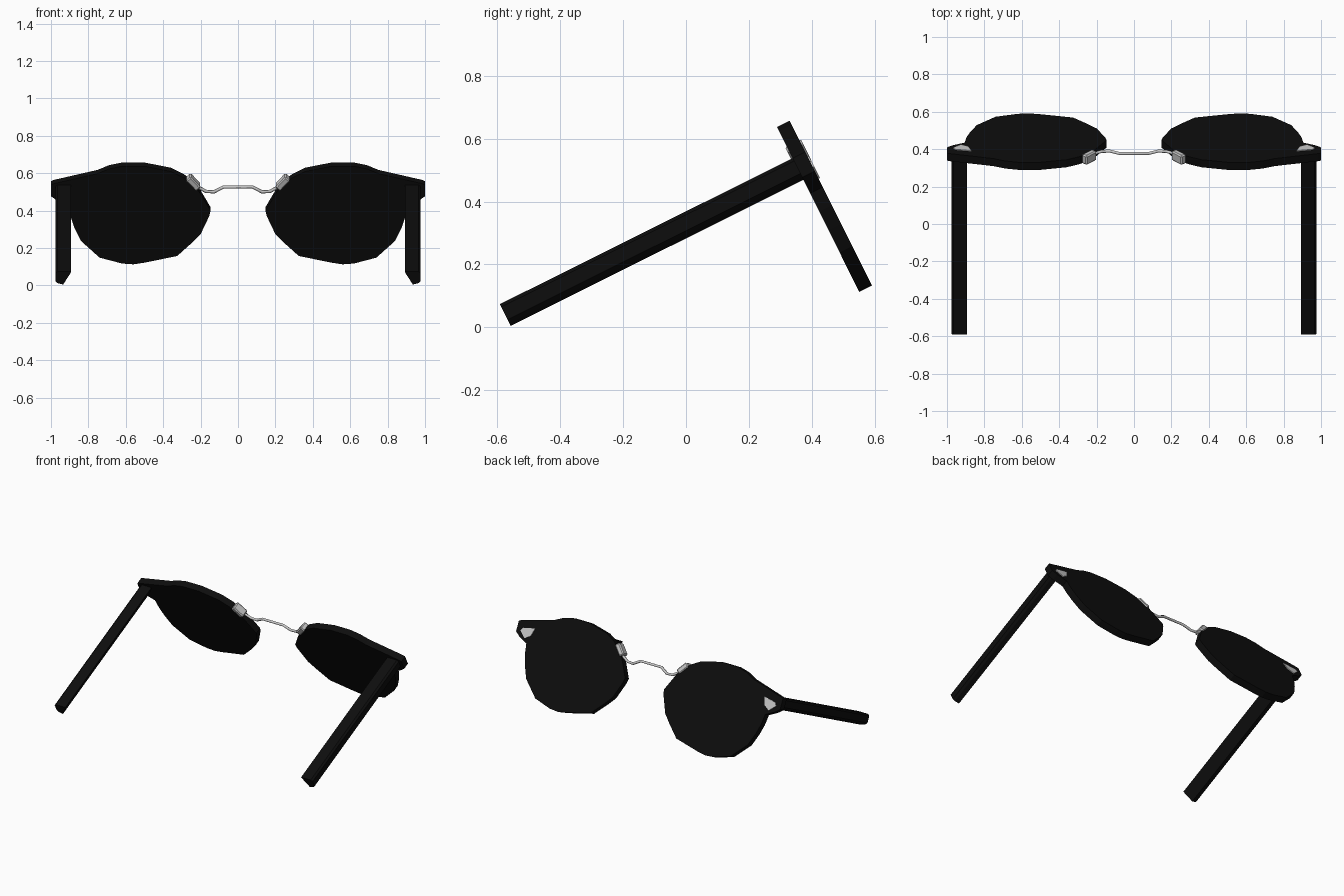
import bpy, bmesh, math
from mathutils import Vector

if "Cube" in bpy.data.objects:
    bpy.data.objects.remove(bpy.data.objects["Cube"])

TILT = math.radians(26.5)   # the whole model is tipped about x
LENS_Y = 0.566              # centre of the lens slab before tipping


def material(name, rgb):
    m = bpy.data.materials.new(name)
    m.diffuse_color = (*rgb, 1)
    m.use_nodes = True
    m.node_tree.nodes["Principled BSDF"].inputs["Base Color"].default_value = m.diffuse_color
    return m


black = material("black", (0.004, 0.004, 0.004))
silver = material("silver", (0.58, 0.58, 0.58))


def prism(name, outline, y0, y1, mat, mirror=True, bevel=0):
    """Extrude an x-z outline from y0 to y1 and mirror it across x."""
    bm = bmesh.new()
    face = bm.faces.new([bm.verts.new((x, y0, z)) for x, z in outline])
    ext = bmesh.ops.extrude_face_region(bm, geom=[face], use_keep_orig=True)
    moved = [g for g in ext["geom"] if isinstance(g, bmesh.types.BMVert)]
    bmesh.ops.translate(bm, verts=moved, vec=(0, y1 - y0, 0))
    bmesh.ops.recalc_face_normals(bm, faces=bm.faces[:])
    me = bpy.data.meshes.new(name)
    bm.to_mesh(me)
    bm.free()
    me.materials.append(mat)
    ob = bpy.data.objects.new(name, me)
    bpy.context.collection.objects.link(ob)
    ob.rotation_euler.x = TILT
    if bevel:
        b = ob.modifiers.new("bevel", "BEVEL")
        b.width, b.segments = bevel, 1
    if mirror:
        ob.modifiers.new("mirror", "MIRROR")
    return ob


# Flat lenses with the hinge corner drawn out of the rim
lens = [(.147, .175), (.153, .145), (.2, .035), (.25, -.02), (.325, -.095),
        (.5, -.135), (.56, -.145), (.62, -.14), (.74, -.105), (.84, -.005),
        (.875, .075), (.895, .14), (.905, .205), (.97, .238), (1, .262),
        (1, .33), (.985, .337), (.75, .397), (.69, .425), (.62, .441),
        (.5, .441), (.36, .41), (.29, .372), (.22, .31), (.195, .265)]
prism("lenses", lens, LENS_Y - .0225, LENS_Y + .0225, black)

# Temple arms with a slanted inner side
arm = [(.893, .33), (.895, .322), (.935, .253), (.965, .262), (.977, .275),
       (.977, .32), (.965, .33)]
prism("temple_arms", arm, -.497, LENS_Y, black)

# Thin silver plates on the outer corners
plate = [(.968, .275), (.955, .295), (.868, .312), (.885, .26), (.925, .235)]
prism("corner_plates", plate, LENS_Y + .022, LENS_Y + .0275, silver)

# Clips gripping the inner lens edges
mid = Vector((.239, .335))
along = Vector((.052, .06)).normalized()
across = Vector((-along.y, along.x))
clip = [tuple(mid + along * a + across * b)
        for a, b in ((-.042, -.018), (.042, -.018), (.042, .018), (-.042, .018))]
prism("bridge_clips", clip, LENS_Y - .028, LENS_Y + .028, silver, bevel=.007)

# Wire bridge
half = [(.225, .31), (.172, .277), (.128, .274), (.078, .303)]
path = half + [(-x, z) for x, z in reversed(half)]
cu = bpy.data.curves.new("wire_bridge", "CURVE")
cu.dimensions = "3D"
cu.bevel_depth = .009
cu.bevel_resolution = 1
cu.use_fill_caps = True
sp = cu.splines.new("POLY")
sp.points.add(len(path) - 1)
for p, (x, z) in zip(sp.points, path):
    p.co = (x, LENS_Y + .006, z, 1)
cu.materials.append(silver)
wire = bpy.data.objects.new("wire_bridge", cu)
bpy.context.collection.objects.link(wire)
wire.rotation_euler.x = TILT
